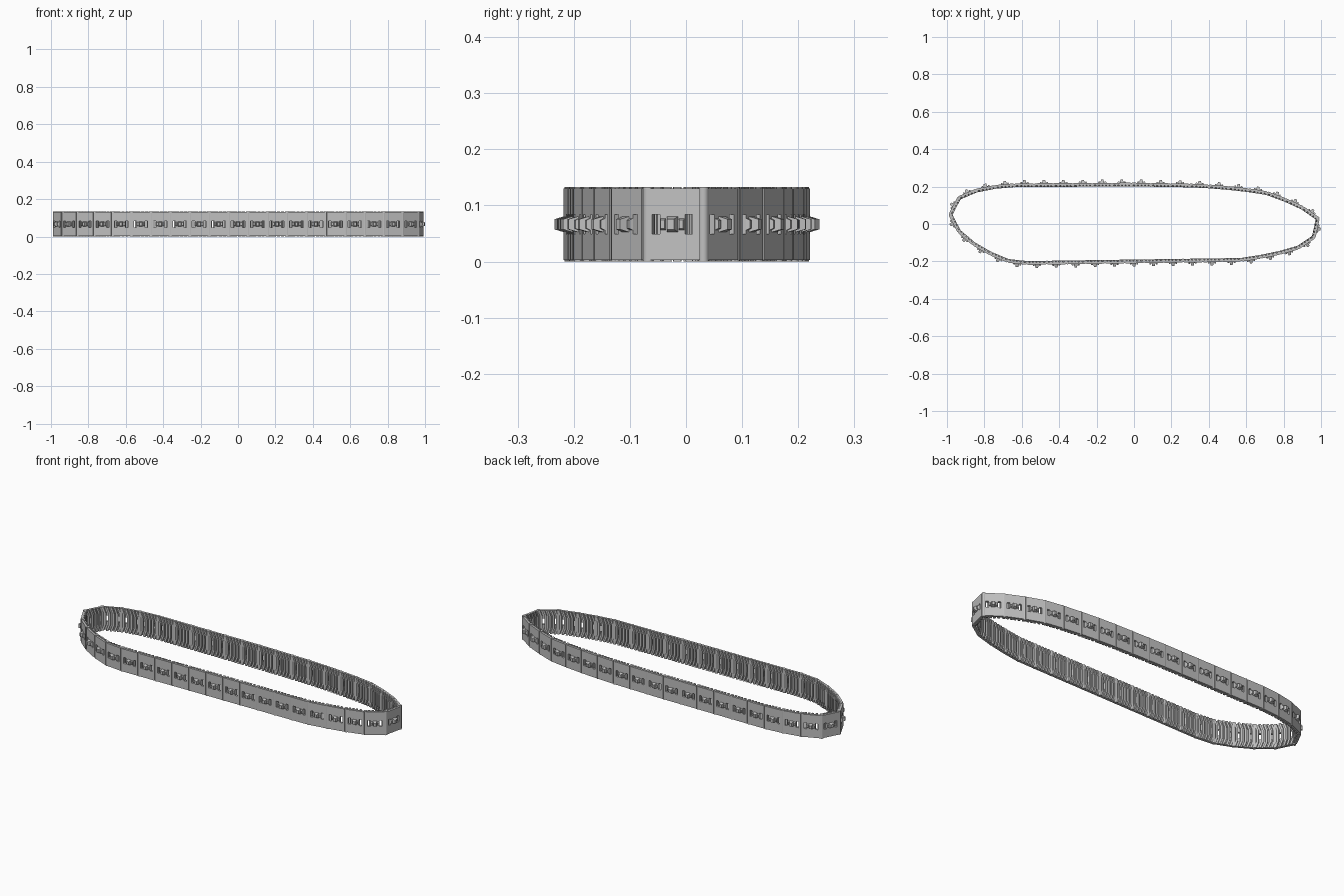
import bpy, bmesh, math
from mathutils import Vector, Matrix

cube = bpy.data.objects.get("Cube")
if cube:
    bpy.data.objects.remove(cube)

LINKS = 41
HEIGHT = 0.133
MID = HEIGHT / 2
GREY = (0.53, 0.53, 0.53, 1)

steel = bpy.data.materials.new("track steel grey")
steel.use_nodes = True
steel.diffuse_color = GREY
steel.node_tree.nodes["Principled BSDF"].inputs["Base Color"].default_value = GREY

# Centre line of the slack loop, clockwise from the right-hand tip
route = [Vector(p) for p in (
    (.986, .03), (.95, .065), (.86, .11), (.73, .165), (.57, .19), (.35, .208), (0, .214),
    (-.66, .21), (-.80, .195), (-.93, .155), (-.985, .05), (-.95, -.03), (-.88, -.095),
    (-.80, -.145), (-.70, -.195), (-.61, -.212), (0, -.203), (.57, -.195), (.73, -.17),
    (.87, -.133), (.93, -.105), (.965, -.07), (.986, .03))]


def joints(count):
    """Equally spaced points along the closed route, counter-clockwise."""
    path = route[::-1]
    lengths = [(b - a).length for a, b in zip(path, path[1:])]
    step = sum(lengths) / count
    found = []
    for i in range(count):
        d, k = i * step, 0
        while d > lengths[k]:
            d -= lengths[k]
            k += 1
        found.append(path[k].lerp(path[k + 1], d / lengths[k]))
    return found, step


pins, PITCH = joints(LINKS)


# Link space: x along the loop, y towards the inside, z up
def box(bm, x0, x1, y0, y1, z0, z1):
    m = Matrix.Translation(((x0 + x1) / 2, (y0 + y1) / 2, (z0 + z1) / 2))
    m = m @ Matrix.Diagonal((x1 - x0, y1 - y0, z1 - z0, 1))
    bmesh.ops.create_cube(bm, size=1, matrix=m)


def sweep(bm, rings):
    """Skin a list of four-point rings and cap the ends."""
    rows = [[bm.verts.new(p) for p in ring] for ring in rings]
    for a, b in zip(rows, rows[1:]):
        for i in range(4):
            j = (i + 1) % 4
            bm.faces.new((a[i], a[j], b[j], b[i]))
    bm.faces.new(rows[0][::-1])
    bm.faces.new(rows[-1])


def part(name, build):
    bm = bmesh.new()
    build(bm)
    bmesh.ops.recalc_face_normals(bm, faces=bm.faces)
    mesh = bpy.data.meshes.new(name)
    bm.to_mesh(mesh)
    bm.free()
    mesh.materials.append(steel)
    return mesh


def plate(bm):
    # Two wide bands joined by webs, leaving two drive windows
    h = PITCH / 2 - .004
    box(bm, -h, h, -.005, .007, .003, MID - .017)
    box(bm, -h, h, -.005, .007, MID + .017, HEIGHT - .003)
    for x0, x1 in ((-h, -.035), (-.021, .025), (.039, h)):
        box(bm, x0, x1, -.005, .007, MID - .017, MID + .017)


def cleats(bm):
    # Chevron bars across the outer face
    for x in (-.037, -.014, .007, .025, .044):
        rings = []
        for z, shift in ((0, -.012), (.034, 0), (HEIGHT - .034, 0), (HEIGHT, -.012)):
            c = x + shift
            rings.append([(c - .007, -.004, z), (c + .007, -.004, z),
                          (c + .0055, -.013, z), (c - .0055, -.013, z)])
        sweep(bm, rings)


def guide_tooth(bm):
    # Tapered centre tooth with a low shoulder on either side
    for x, w, top, half in ((.002, .011, .024, .015), (-.015, .006, .014, .012), (.019, .006, .014, .012)):
        rings = []
        for y, s in ((.004, 1), (top, .6)):
            rings.append([(x + sx * w * s, y, MID + sz * half * s)
                          for sx, sz in ((-1, -1), (1, -1), (1, 1), (-1, 1))])
        sweep(bm, rings)


def hinge_pin(bm):
    # Knuckle set towards the outer face
    m = Matrix.Translation((-PITCH / 2, -.0045, MID))
    bmesh.ops.create_cone(bm, cap_ends=True, segments=12, radius1=.0095,
                          radius2=.0095, depth=HEIGHT, matrix=m)


meshes = [part("link_plate", plate), part("chevron_cleats", cleats),
          part("guide_tooth", guide_tooth), part("hinge_pin", hinge_pin)]
for poly in meshes[3].polygons:
    poly.use_smooth = len(poly.vertices) == 4

# Lay the links end to end round the loop
for i, a in enumerate(pins):
    b = pins[(i + 1) % LINKS]
    centre, along = (a + b) / 2, b - a
    for mesh in meshes:
        obj = bpy.data.objects.new(f"{mesh.name}_{i + 1:02d}", mesh)
        obj.location = (centre.x, centre.y, 0)
        obj.rotation_euler.z = math.atan2(along.y, along.x)
        bpy.context.collection.objects.link(obj)
